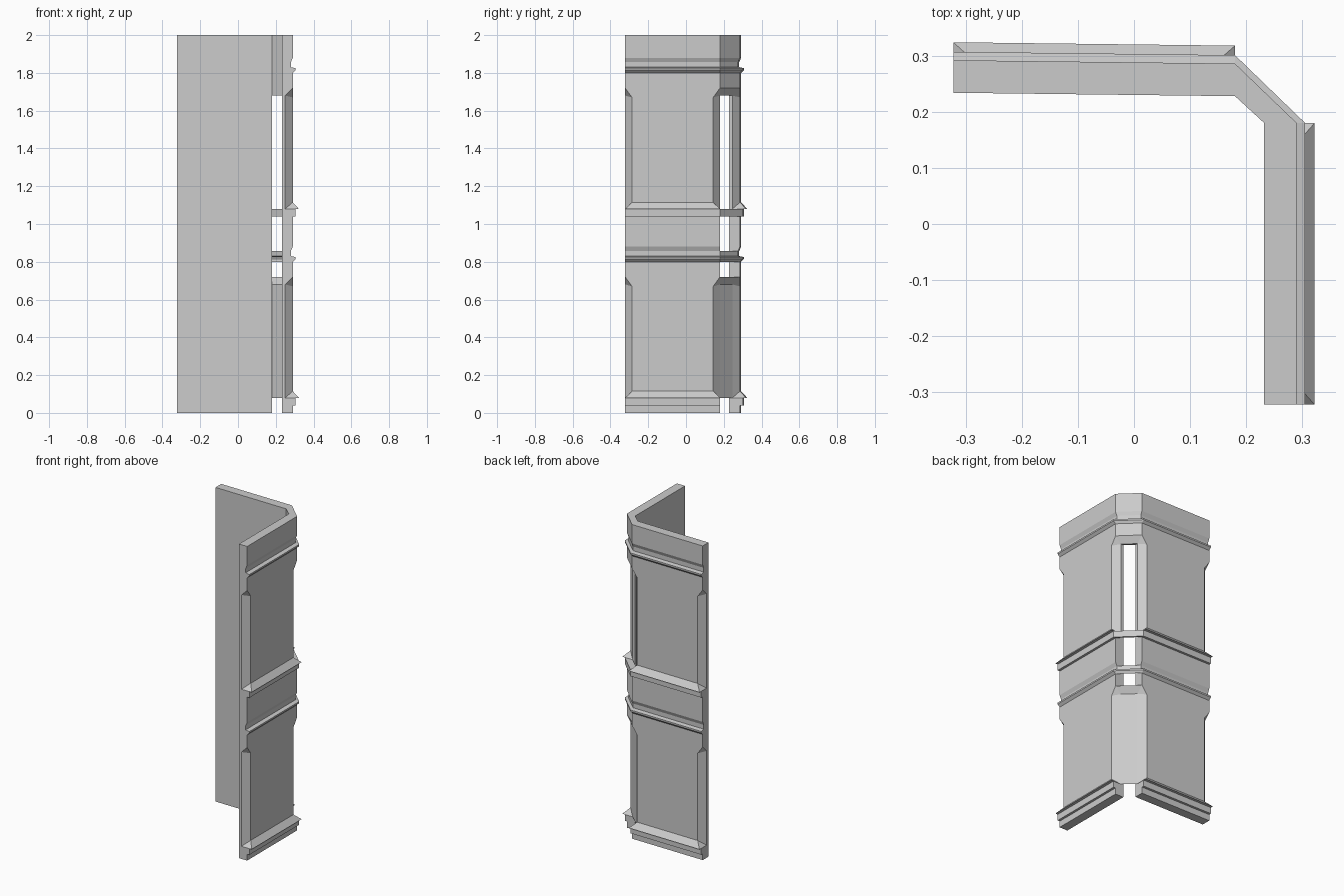
import bpy, bmesh

if "Cube" in bpy.data.objects:
    bpy.data.objects.remove(bpy.data.objects["Cube"])

INNER = 0.232            # depth of the flat inside face
A, B = -0.322, 0.18      # wall start and end along its length
CH = 0.036               # length of the chamfers at the panel ends

# one storey of the outer profile (depth, height) as seen at a wall end
UNIT = [(.29, 0), (.29, .04), (.305, .04), (.305, .08), (.322, .08),
        (.25, .08), (.25, .68), (.29, .72), (.29, .80), (.305, .815),
        (.305, .825), (.28, .83), (.28, .857), (.29, .88)]
N = len(UNIT)
# the same profile away from the ends, where the panel is full depth
MID = list(UNIT)
MID[5], MID[6], MID[7] = (.29, .115), (.29, .67), (.29, .67)


def stack(unit):
    return [(d, z + s) for s in (0, 1) for d, z in unit] + [(.29, 2)]


END, MIDDLE = stack(UNIT), stack(MID)


def right_side(s, d, z):
    return (d, s, z)


def back_side(s, d, z):
    # the back wall is very slightly out of square
    return (s, d - 0.002 - 0.012 * s, z)


def finish(name, bm):
    bmesh.ops.remove_doubles(bm, verts=bm.verts, dist=1e-5)
    bmesh.ops.dissolve_degenerate(bm, edges=bm.edges, dist=1e-6)
    bmesh.ops.recalc_face_normals(bm, faces=bm.faces)
    me = bpy.data.meshes.new(name)
    bm.to_mesh(me)
    bm.free()
    ob = bpy.data.objects.new(name, me)
    bpy.context.collection.objects.link(ob)


def face(bm, pts):
    uniq = []
    for p in pts:
        if p not in uniq:
            uniq.append(p)
    if len(uniq) > 2:
        bm.faces.new([bm.verts.new(p) for p in uniq])


def wall(name, place):
    bm = bmesh.new()
    cols = [[place(s, d, z) for d, z in prof] for s, prof in
            ((A, END), (A + CH, MIDDLE), (B - CH, MIDDLE), (B, END))]
    e0, m0, m1, e1 = cols
    for k in range(len(END) - 1):
        # main outer strip and the chamfered ends
        face(bm, [m0[k], m1[k], m1[k + 1], m0[k + 1]])
        for e, m in ((e0, m0), (e1, m1)):
            face(bm, [e[k], m[k], m[k + 1]])
            face(bm, [e[k], m[k + 1], e[k + 1]])
        # end caps and inside face
        za, zb = END[k][1], END[k + 1][1]
        if zb > za:
            ia, ib = place(A, INNER, za), place(A, INNER, zb)
            ja, jb = place(B, INNER, za), place(B, INNER, zb)
            face(bm, [e0[k], e0[k + 1], ib, ia])
            face(bm, [e1[k], e1[k + 1], jb, ja])
            face(bm, [ia, ib, jb, ja])
    for k, z in ((0, 0), (-1, 2)):
        face(bm, [c[k] for c in cols] + [place(B, INNER, z), place(A, INNER, z)])
    finish(name, bm)


def corner(name, prof):
    # diagonal strip joining the two wall ends
    bm = bmesh.new()
    r = [right_side(B, d, z) for d, z in prof]
    b = [back_side(B, d, z) for d, z in prof]
    for k in range(len(prof) - 1):
        face(bm, [r[k], r[k + 1], b[k + 1], b[k]])
    finish(name, bm)


wall("right_wall", right_side)
wall("back_wall", back_side)

# diagonal corner pieces, with open gaps between them
corner("corner_lower_panel", END[5:8])
corner("corner_middle_trim", END[8:13])
corner("corner_ledge_band", [END[N + i] for i in (1, 2, 3, 5)])
top = END[N + 6:]
corner("corner_top_block", top + [(INNER, 2), (INNER, top[0][1]), top[0]])
